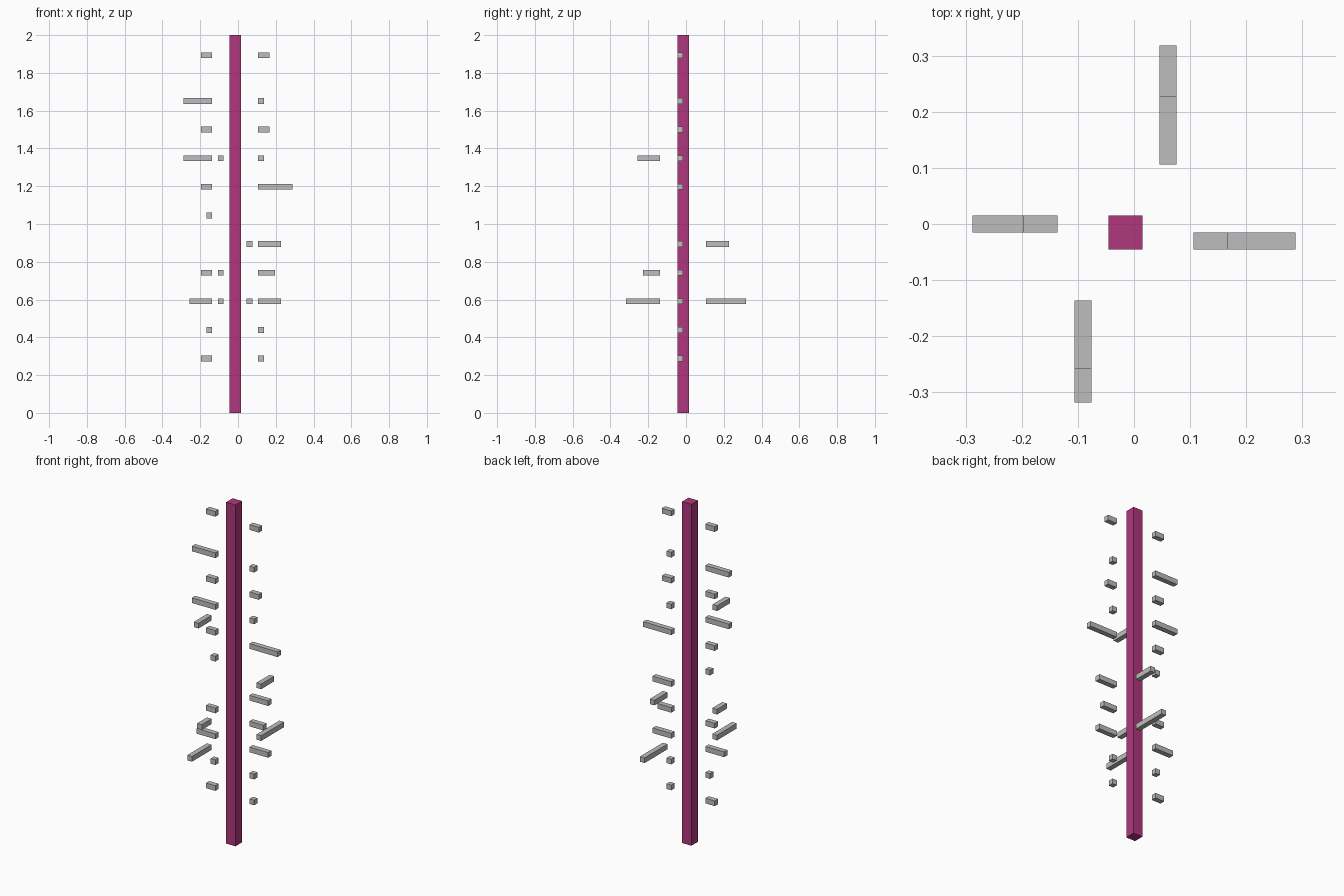
import bpy
import bmesh
from mathutils import Vector

cube = bpy.data.objects.get("Cube")
if cube:
    bpy.data.objects.remove(cube, do_unlink=True)

U = 2 / 66  # the model sits on a grid, 66 cells tall


def make_material(name, rgb):
    mat = bpy.data.materials.new(name)
    mat.use_nodes = True
    color = (*rgb, 1)
    mat.diffuse_color = color
    mat.node_tree.nodes["Principled BSDF"].inputs["Base Color"].default_value = color
    return mat


def add_box(name, low, high, mat):
    """Box between two corners given in grid cells."""
    low, high = Vector(low) * U, Vector(high) * U
    size, center = high - low, (low + high) / 2
    bm = bmesh.new()
    bmesh.ops.create_cube(bm, size=1)
    bmesh.ops.scale(bm, vec=size, verts=bm.verts)
    mesh = bpy.data.meshes.new(name)
    bm.to_mesh(mesh)
    bm.free()
    mesh.materials.append(mat)
    obj = bpy.data.objects.new(name, mesh)
    obj.location = center
    bpy.context.collection.objects.link(obj)


magenta = make_material("magenta", (0.434, 0.038, 0.205))
grey = make_material("light grey", (0.515, 0.515, 0.515))

# Central square post
add_box("post", (-1.5, -1.5, 0), (0.5, 0.5, 66), magenta)

# Floating bars: lengths per level, lowest level first, zero for no bar
right_lengths = [2, 1, 4, 2, 0, 1, 2, 5, 2, 5, 2]
left_lengths = [1, 1, 4, 3, 4, 0, 6, 1, 2, 1, 2]
front_lengths = [0, 0, 6, 3, 0, 0, 0, 4, 0, 0, 0]
back_lengths = [0, 0, 7, 0, 4, 0, 0, 0, 0, 0, 0]

for level, (right, left, front, back) in enumerate(
        zip(right_lengths, left_lengths, front_lengths, back_lengths)):
    # Levels are five cells apart; the top two are spaced wider
    z = 9 + 5 * level
    if level == 10:
        z = 62
    top = z + 1
    if right:
        add_box(f"right_bar_{level}", (-4.5 - right, -0.5, z), (-4.5, 0.5, top), grey)
    if left:
        add_box(f"left_bar_{level}", (3.5, -1.5, z), (3.5 + left, -0.5, top), grey)
    if front:
        add_box(f"front_bar_{level}", (-3.5, -4.5 - front, z), (-2.5, -4.5, top), grey)
    if back:
        add_box(f"back_bar_{level}", (1.5, 3.5, z), (2.5, 3.5 + back, top), grey)
